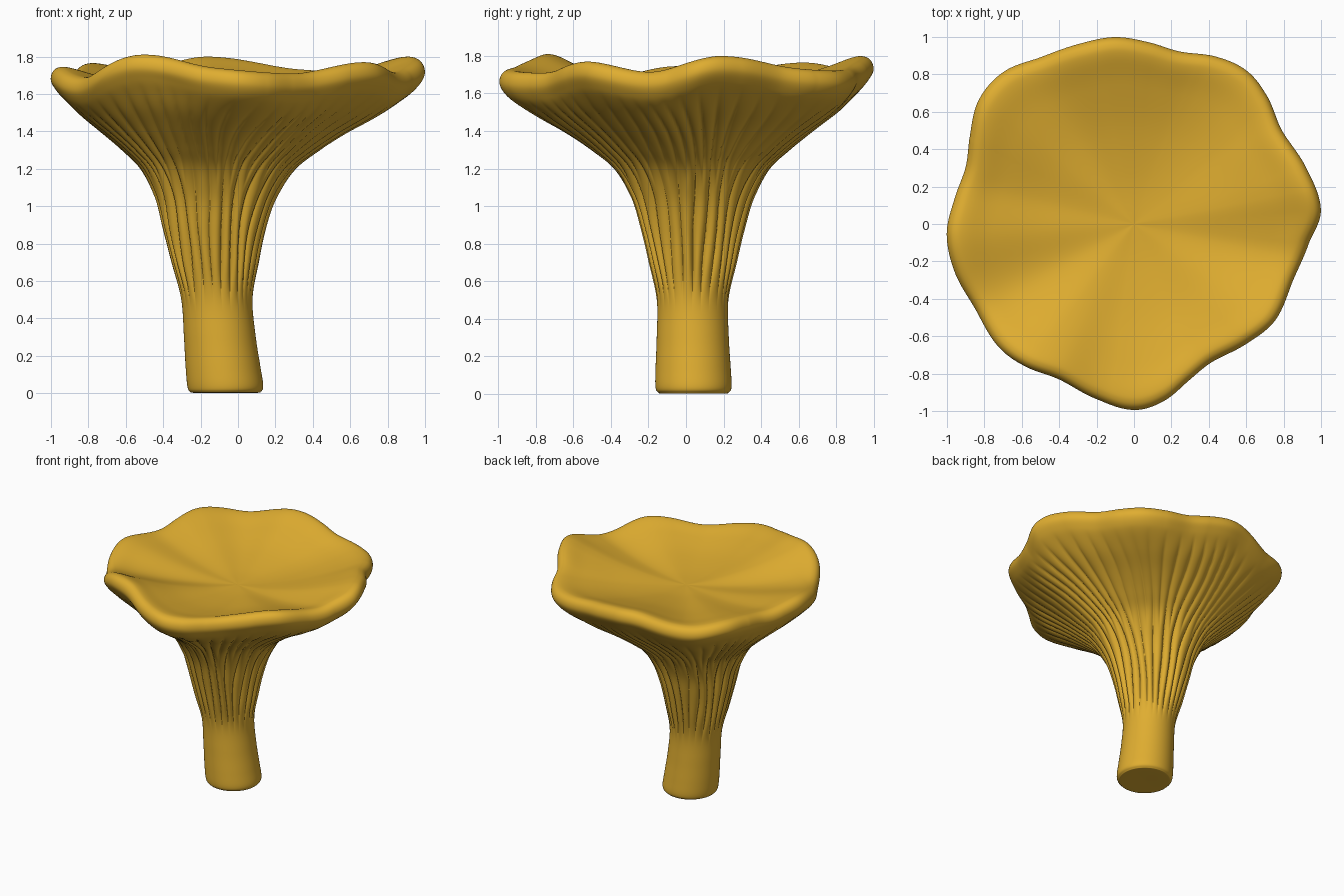
import bpy, math

if "Cube" in bpy.data.objects:
    bpy.data.objects.remove(bpy.data.objects["Cube"])

SEG = 520

# Cap outline seen from above (x, y)
OUTLINE = [(.998, .07), (.92, .3), (.79, .5), (.7, .7), (.6, .82), (.45, .89), (.25, .92),
           (.1, .965), (-.1, .998), (-.3, .96), (-.5, .89), (-.7, .81), (-.83, .66),
           (-.88, .45), (-.9, .3), (-.96, .13), (-1, -.05), (-.96, -.25), (-.85, -.45),
           (-.72, -.66), (-.6, -.75), (-.4, -.83), (-.2, -.935), (0, -.993), (.15, -.95),
           (.3, -.83), (.42, -.735), (.6, -.64), (.75, -.52), (.85, -.3), (.935, -.1)]
# Wavy rim height by angle in degrees
RIM = [(11, 1.80), (43, 1.73), (68, 1.73), (100, 1.80), (122, 1.735), (142, 1.765),
       (165, 1.715), (184, 1.745), (208, 1.69), (234, 1.81), (262, 1.74), (293, 1.71),
       (322, 1.77), (348, 1.715)]
# Profile from foot to dish centre: radius, z, cap blend, centre x, centre y
PROFILE = [(.002, .004, 0, -.068, .04), (.16, .002, 0, -.068, .04), (.19, .008, 0, -.068, .04),
           (.203, .04, 0, -.068, .04), (.2, .14, 0, -.08, .038), (.192, .3, 0, -.097, .036),
           (.19, .5, 0, -.113, .035), (.226, .7, 0, -.124, .035), (.268, .88, 0, -.128, .035),
           (.32, 1.05, .02, -.12, .035), (.41, 1.2, .08, -.108, .033),
           (.525, 1.3, .18, -.092, .03), (.665, 1.4, .35, -.07, .025),
           (.815, 1.495, .6, -.035, .015), (.92, 1.57, .88, -.008, .004),
           (.972, 1.62, 1, 0, 0), (1, 1.67, 1, 0, 0), (.993, 1.716, 1, 0, 0),
           (.96, 1.743, 1, 0, 0), (.9, 1.742, .95, 0, 0), (.75, 1.7, .72, 0, 0),
           (.5, 1.645, .36, 0, 0), (.22, 1.61, .08, 0, 0), (.002, 1.603, 0, 0, 0)]


def spline(a, b, c, d, t):
    return .5 * (2*b + (c - a)*t + (2*a - 5*b + 4*c - d)*t*t + (3*b - a - 3*c + d)*t**3)


def periodic(points):
    """Smooth closed function of an angle in degrees."""
    p = sorted(points)
    n = len(p)
    def f(deg):
        deg = (deg - p[0][0]) % 360 + p[0][0]
        i = max(k for k in range(n) if p[k][0] <= deg)
        end = p[(i + 1) % n][0] + (360 if i == n - 1 else 0)
        t = (deg - p[i][0]) / (end - p[i][0])
        return spline(p[i - 1][1], p[i][1], p[(i + 1) % n][1], p[(i + 2) % n][1], t)
    return f


def ramp(x, a, b):
    t = min(1, max(0, (x - a) / (b - a)))
    return t * t * (3 - 2 * t)


radius_at = periodic([(math.degrees(math.atan2(y, x)) % 360, math.hypot(x, y)) for x, y in OUTLINE])
rim_at = periodic(RIM)
angles = [2 * math.pi * j / SEG for j in range(SEG)]
outline = [radius_at(math.degrees(a)) for a in angles]
rim = [rim_at(math.degrees(a)) - 1.747 for a in angles]

# Refine the profile
rows = []
for i in range(len(PROFILE) - 1):
    q = [PROFILE[min(max(i + k, 0), len(PROFILE) - 1)] for k in (-1, 0, 1, 2)]
    for s in range(6):
        rows.append([spline(*(v[c] for v in q), s / 6) for c in range(5)])
rows.append(list(PROFILE[-1]))
under_end = 15 * 6   # rows below this index carry the gill folds

# Sweep the profile, with forking gill folds pushed along the normal
verts = []
for i, (r, z, w, cx, cy) in enumerate(rows):
    lo, hi = rows[max(i - 1, 0)], rows[min(i + 1, len(rows) - 1)]
    dr, dz = hi[0] - lo[0], hi[1] - lo[1]
    length = math.hypot(dr, dz) or 1
    nr, nz = dz / length, -dr / length
    amp = 0
    if i < under_end:
        amp = .026 * ramp(z, .45, .75) * (1 - .45 * ramp(z, 1.1, 1.35)) * (1 - ramp(z, 1.45, 1.61))
    fork = ramp(z, 1.08, 1.32)
    for j, a in enumerate(angles):
        b = a + .035 * math.sin(4.5 * z + 3 * a) + .02 * math.sin(9 * z + 7 * a)
        g1 = abs(math.sin(13 * b)) ** .6
        g2 = abs(math.sin(26 * b + .3 * math.sin(5 * a))) ** .6
        push = amp * ((1 - fork) * g1 + fork * g2 - .65) * (1 + .3 * math.sin(5 * a + 1))
        rad = r * (1 - w + w * outline[j]) + push * nr
        verts.append((cx + rad * math.cos(a), cy + rad * math.sin(a),
                      z + w * rim[j] + push * nz))

faces = []
for i in range(len(rows) - 1):
    for j in range(SEG):
        k = (j + 1) % SEG
        faces.append((i * SEG + j, i * SEG + k, (i + 1) * SEG + k, (i + 1) * SEG + j))
last = (len(rows) - 1) * SEG
faces.append(tuple(reversed(range(SEG))))
faces.append(tuple(range(last, last + SEG)))

mesh = bpy.data.meshes.new("mushroom")
mesh.from_pydata(verts, [], faces)
mesh.polygons.foreach_set("use_smooth", [True] * len(mesh.polygons))
mat = bpy.data.materials.new("golden_yellow")
mat.diffuse_color = (.74, .42, .03, 1)
mat.use_nodes = True
mat.node_tree.nodes["Principled BSDF"].inputs["Base Color"].default_value = mat.diffuse_color
mesh.materials.append(mat)
obj = bpy.data.objects.new("mushroom", mesh)
bpy.context.collection.objects.link(obj)
